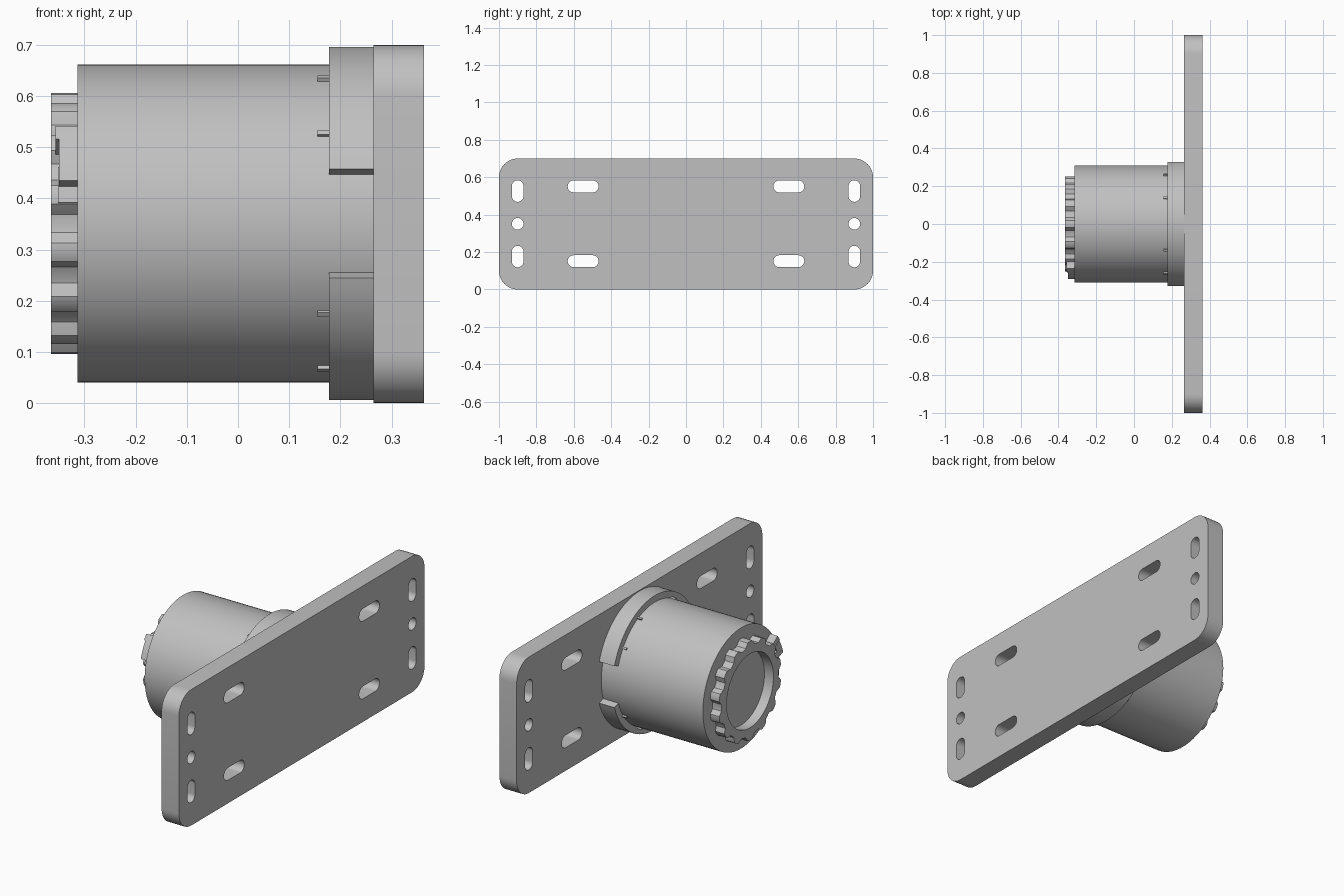
import bpy
import bmesh
from math import cos, sin, pi, radians, tau
from mathutils import Matrix

cube = bpy.data.objects.get("Cube")
if cube:
    bpy.data.objects.remove(cube)

GREY = (0.53, 0.53, 0.53, 1)
metal = bpy.data.materials.new("plain grey")
metal.use_nodes = True
metal.diffuse_color = GREY
metal.node_tree.nodes["Principled BSDF"].inputs["Base Color"].default_value = GREY

AXIS_Z = 0.351          # height of the barrel axis
# local x, y, z become world y, z, x
SIDEWAYS = Matrix(((0, 0, 1, 0), (1, 0, 0, 0), (0, 1, 0, 0), (0, 0, 0, 1)))


def rounded(cy, cz, width, height, r, steps=10):
    """Rounded rectangle outline in the y-z plane; also makes slots and holes."""
    pts = []
    for q, (sy, sz) in enumerate(((1, 1), (-1, 1), (-1, -1), (1, -1))):
        for i in range(steps + 1):
            a = (q + i / steps) * pi / 2
            pts.append((cy + sy * (width / 2 - r) + r * cos(a),
                        cz + sz * (height / 2 - r) + r * sin(a)))
    return pts


def circle(r, steps=96):
    return [(r * cos(tau * i / steps), AXIS_Z + r * sin(tau * i / steps))
            for i in range(steps)]


def arc_band(r_in, r_out, start, end, steps=40):
    """Closed outline of a part of a ring, angles in degrees from +y towards +z."""
    angles = [radians(start + (end - start) * i / steps) for i in range(steps + 1)]
    path = [(r_out, a) for a in angles] + [(r_in, a) for a in reversed(angles)]
    return [(r * cos(a), AXIS_Z + r * sin(a)) for r, a in path]


def extrude(name, outlines, x0, x1):
    """Solid between x0 and x1; outlines inside the first one become holes."""
    curve = bpy.data.curves.new(name, "CURVE")
    curve.dimensions = "2D"
    curve.fill_mode = "BOTH"
    curve.extrude = (x1 - x0) / 2
    for pts in outlines:
        spline = curve.splines.new("POLY")
        spline.points.add(len(pts) - 1)
        for p, (u, v) in zip(spline.points, pts):
            p.co = (u, v, 0, 1)
        spline.use_cyclic_u = True
    temp = bpy.data.objects.new(name + " outline", curve)
    bpy.context.collection.objects.link(temp)
    graph = bpy.context.evaluated_depsgraph_get()
    mesh = bpy.data.meshes.new_from_object(temp.evaluated_get(graph))
    bpy.data.objects.remove(temp)

    mesh.transform(Matrix.Translation(((x0 + x1) / 2, 0, 0)) @ SIDEWAYS)
    bm = bmesh.new()
    bm.from_mesh(mesh)
    bmesh.ops.remove_doubles(bm, verts=bm.verts, dist=0.0001)
    bmesh.ops.recalc_face_normals(bm, faces=bm.faces)
    bm.to_mesh(mesh)
    bm.free()
    mesh.name = name
    mesh.materials.clear()
    mesh.materials.append(metal)
    obj = bpy.data.objects.new(name, mesh)
    bpy.context.collection.objects.link(obj)
    bpy.ops.object.select_all(action="DESELECT")
    obj.select_set(True)
    bpy.context.view_layer.objects.active = obj
    bpy.ops.object.shade_smooth_by_angle(angle=radians(30))
    return obj


# Mounting plate with its slots and round holes
holes = []
for side in (-1, 1):
    for up in (-1, 1):
        holes.append(rounded(side * 0.55, AXIS_Z + up * 0.2, 0.165, 0.064, 0.032))
        holes.append(rounded(side * 0.9, AXIS_Z + up * 0.175, 0.062, 0.115, 0.031))
    holes.append(rounded(side * 0.9, AXIS_Z, 0.062, 0.062, 0.031))
extrude("mounting_plate", [rounded(0, 0.35, 2, 0.7, 0.1)] + holes, 0.265, 0.363)

# Barrel
extrude("barrel", [circle(0.311)], -0.314, 0.267)

# Upper and lower collar halves, open at both sides
for name, start in (("upper_collar", 18), ("lower_collar", 198)):
    extrude(name, [arc_band(0.305, 0.345, start, start + 144)], 0.178, 0.267)

# Short ribs in front of the collar
for i, angle in enumerate((34, 64, 116, 146, 214, 244, 296, 326)):
    extrude(f"collar_rib_{i + 1}", [arc_band(0.305, 0.319, angle - 0.9, angle + 0.9, 4)],
            0.155, 0.18)

# Scalloped end ring around a shallow bore
TEETH = 14
scallops = []
for i in range(TEETH * 12):
    a = tau * i / (TEETH * 12)
    wave = max(-1, min(1, 1.7 * cos(TEETH * (a - pi / 2))))
    r = 0.243 + 0.012 * wave
    scallops.append((r * cos(a), AXIS_Z + r * sin(a)))
extrude("scalloped_ring", [scallops, circle(0.19)], -0.365, -0.312)

# Locking tab at the rim, with a thin pointer below it
extrude("locking_tab", [arc_band(0.262, 0.303, 141, 164, 12)], -0.35, -0.312)
extrude("tab_root", [arc_band(0.235, 0.303, 141, 147, 6)], -0.357, -0.312)
extrude("tab_pointer", [arc_band(0.235, 0.262, 155, 171, 8)], -0.352, -0.312)
